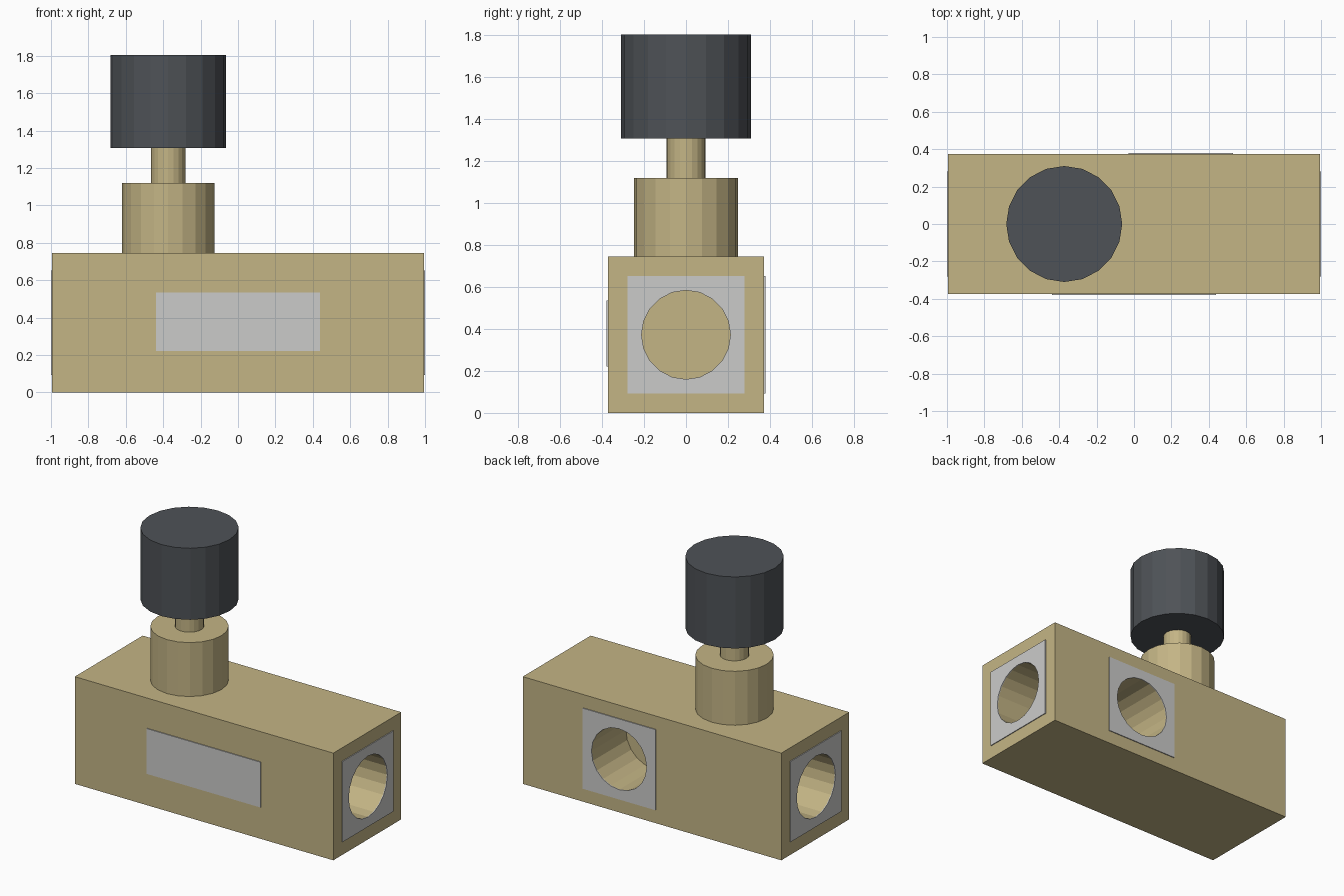
import bpy, bmesh, math
from mathutils import Matrix, Vector

if "Cube" in bpy.data.objects:
    bpy.data.objects.remove(bpy.data.objects["Cube"], do_unlink=True)


def material(name, rgb):
    m = bpy.data.materials.new(name)
    m.use_nodes = True
    m.diffuse_color = (*rgb, 1)
    m.node_tree.nodes["Principled BSDF"].inputs["Base Color"].default_value = (*rgb, 1)
    return m


brass = material("brass", (0.55, 0.46, 0.235))
charcoal = material("charcoal", (0.077, 0.085, 0.095))
silver = material("silver", (0.60, 0.60, 0.59))

HALF_X, HALF_Y, HEIGHT = 0.994, 0.373, 0.745
MID = HEIGHT / 2
PLATE = 0.006
PORT_R, PORT_DEPTH, PORT_HALF = 0.212, 0.373, 0.28
SIDES = 20


def finish(name, bm, mat):
    mesh = bpy.data.meshes.new(name)
    bmesh.ops.recalc_face_normals(bm, faces=bm.faces)
    bm.to_mesh(mesh)
    bm.free()
    mesh.materials.append(mat)
    ob = bpy.data.objects.new(name, mesh)
    bpy.context.scene.collection.objects.link(ob)
    return ob


def box(name, centre, size, mat):
    bm = bmesh.new()
    bmesh.ops.create_cube(bm, size=1, matrix=Matrix.Translation(centre) @ Matrix.Diagonal((*size, 1)))
    return finish(name, bm, mat)


def cylinder(name, start, end, radius, mat):
    start, end = Vector(start), Vector(end)
    axis = end - start
    turn = Vector((0, 0, 1)).rotation_difference(axis).to_matrix().to_4x4()
    bm = bmesh.new()
    bmesh.ops.create_cone(bm, cap_ends=True, segments=SIDES, radius1=radius, radius2=radius,
                          depth=axis.length, matrix=Matrix.Translation((start + end) / 2) @ turn
                          @ Matrix.Rotation(math.pi / 2, 4, "Z"))
    return finish(name, bm, mat)


def cut(ob, cutter):
    mod = ob.modifiers.new("bore", "BOOLEAN")
    mod.operation = "DIFFERENCE"
    mod.solver = "EXACT"
    mod.object = cutter
    graph = bpy.context.evaluated_depsgraph_get()
    mesh = bpy.data.meshes.new_from_object(ob.evaluated_get(graph))
    ob.modifiers.clear()
    ob.data = mesh


# Valve block
body = box("valve_body", (0, 0, MID), (2 * HALF_X, 2 * HALF_Y, HEIGHT), brass)

# Three ports: a square plate around a blind bore, given by face centre and outward direction
ports = {
    "left": ((HALF_X, 0, MID), (1, 0, 0)),
    "right": ((-HALF_X, 0, MID), (-1, 0, 0)),
    "back": ((0.25, HALF_Y, MID), (0, 1, 0)),
}
for side, (face, out) in ports.items():
    face, out = Vector(face), Vector(out)
    size = [PLATE if abs(c) > 0.5 else 2 * PORT_HALF for c in out]
    plate = box(side + "_port_plate", face + out * PLATE / 2, size, silver)
    bore = cylinder(side + "_bore_cutter", face - out * PORT_DEPTH, face + out * 0.1, PORT_R, brass)
    cut(body, bore)
    bore.data.materials[0] = silver
    cut(plate, bore)
    bpy.data.objects.remove(bore, do_unlink=True)

# Blank plate on the front
box("front_plate", (0, -HALF_Y - PLATE / 2, 0.378), (0.876, PLATE, 0.315), silver)

# Bonnet, stem and knob stacked on one axis
AXIS = -0.373
for name, low, high, radius, mat in (
    ("bonnet", HEIGHT, 1.12, 0.247, brass),
    ("stem", 1.12, 1.308, 0.092, brass),
    ("knob", 1.308, 1.805, 0.31, charcoal),
):
    cylinder(name, (AXIS, 0, low), (AXIS, 0, high), radius, mat)
